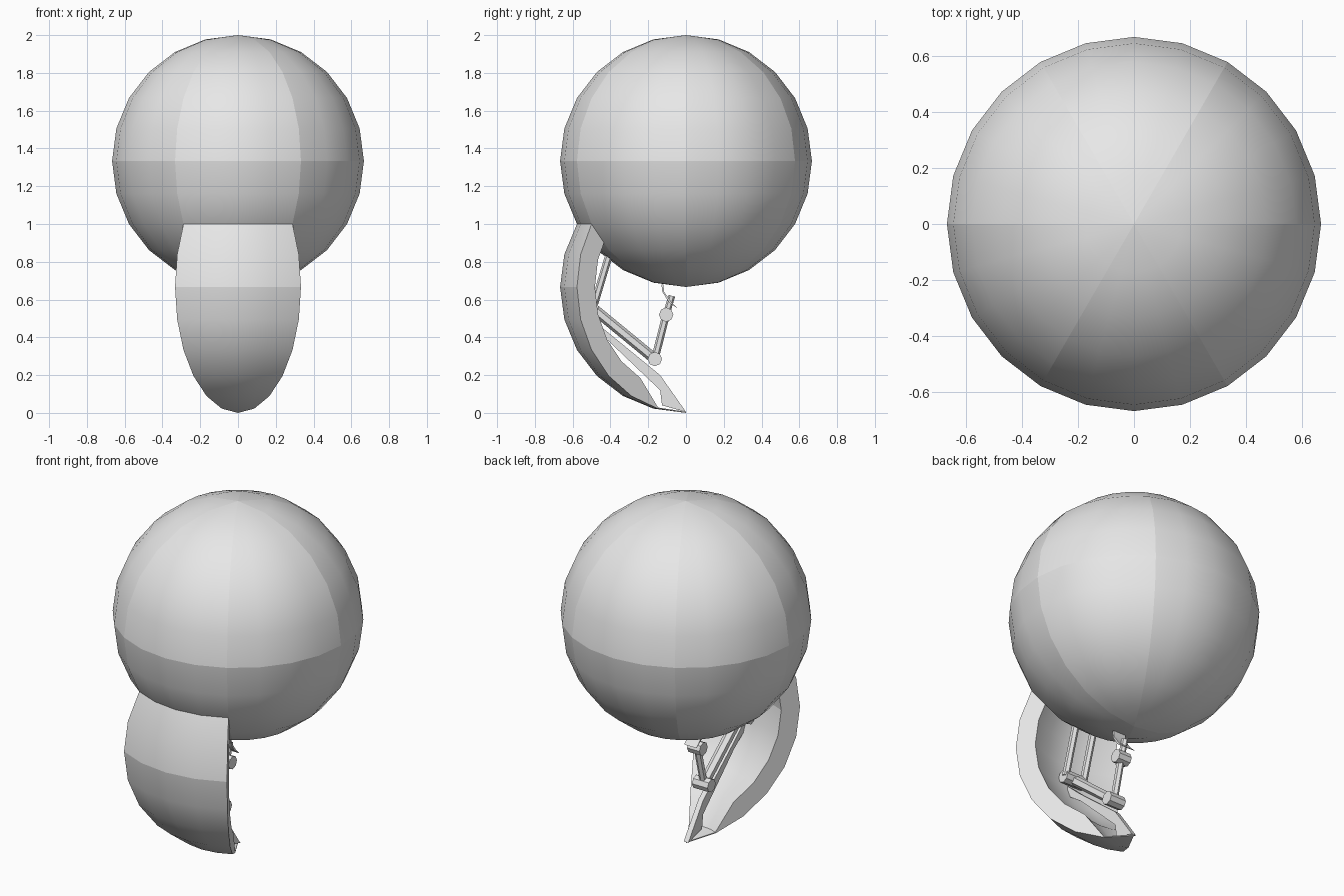
import bpy, bmesh
from math import radians, sin, cos
from mathutils import Vector

cube = bpy.data.objects.get("Cube")
if cube:
    bpy.data.objects.remove(cube, do_unlink=True)

R = 2 / 3       # outer radius of ball and leg shell
INNER = 0.557   # inner radius of leg shell
STEP = 15       # degrees per facet

grey = bpy.data.materials.new("light grey")
grey.use_nodes = True
grey.diffuse_color = (0.8, 0.8, 0.8, 1)
grey.node_tree.nodes["Principled BSDF"].inputs["Base Color"].default_value = (0.8, 0.8, 0.8, 1)


def finish(name, bm, recalc=True):
    bmesh.ops.remove_doubles(bm, verts=bm.verts, dist=0.0005)
    if recalc:
        bmesh.ops.recalc_face_normals(bm, faces=bm.faces)
    mesh = bpy.data.meshes.new(name)
    bm.to_mesh(mesh)
    bm.free()
    mesh.materials.append(grey)
    ob = bpy.data.objects.new(name, mesh)
    bpy.context.collection.objects.link(ob)
    bpy.ops.object.select_all(action='DESELECT')
    ob.select_set(True)
    bpy.context.view_layer.objects.active = ob
    bpy.ops.object.shade_smooth_by_angle(angle=radians(30))
    return ob


def polar(r, az, lat, z):
    a, t = radians(az), radians(lat)
    return Vector((r * cos(t) * cos(a), r * cos(t) * sin(a), z + r * sin(t)))


def grid(bm, az0, lat0, lat1, z, radius, flip=False):
    """Spherical patch 60 degrees wide; returns its rows of vertices."""
    rows = [[bm.verts.new(polar(radius(lat), az0 + i * STEP, lat, z)) for i in range(5)]
            for lat in range(lat0, lat1 + 1, STEP)]
    for low, high in zip(rows, rows[1:]):
        for i in range(4):
            quad = [low[i], low[i + 1], high[i + 1], high[i]]
            bm.faces.new(quad[::-1] if flip else quad)
    return rows


# Ball: six upper and six lower shell panels, each shaded separately
for k in range(6):
    for label, lat0 in (("upper", 0), ("lower", -90)):
        bm = bmesh.new()
        grid(bm, -120 + 60 * k, lat0, lat0 + 90, 2 * R, lambda lat: R)
        finish(f"{label}_shell_{k + 1}", bm, False)

# Leg shell: thick curved panel, thinning out at its tip
for label, lat0, lat1 in (("lower", -90, 0), ("upper", 0, 30)):
    bm = bmesh.new()
    outer = grid(bm, -120, lat0, lat1, R, lambda lat: R)
    inner = grid(bm, -120, lat0, lat1, R,
                 lambda lat: INNER if lat > -70 else R - 0.006, True)
    for side in (0, -1):
        for j in range(len(outer) - 1):
            bm.faces.new([outer[j][side], outer[j + 1][side],
                          inner[j + 1][side], inner[j][side]])
    if label == "upper":
        for i in range(4):
            bm.faces.new([outer[-1][i], outer[-1][i + 1], inner[-1][i + 1], inner[-1][i]])
    finish(f"{label}_leg_shell", bm)


def plate(name, profile, width):
    """Flat plate from a side profile of (y, z) points."""
    bm = bmesh.new()
    face = bm.faces.new([bm.verts.new((-width / 2, y, z)) for y, z in profile])
    new = bmesh.ops.extrude_face_region(bm, geom=[face])["geom"]
    bmesh.ops.translate(bm, vec=(width, 0, 0),
                        verts=[v for v in new if isinstance(v, bmesh.types.BMVert)])
    return finish(name, bm)


def rod(name, a, b, radius, sides):
    a, b = Vector(a), Vector(b)
    bm = bmesh.new()
    bmesh.ops.create_cone(bm, cap_ends=True, segments=sides, radius1=radius,
                          radius2=radius, depth=(b - a).length)
    ob = finish(name, bm)
    ob.location = (a + b) / 2
    ob.rotation_euler = (b - a).to_track_quat('Z', 'Y').to_euler()
    return ob


def joint(name, y, z, width):
    rod(name, (-width / 2, y, z), (width / 2, y, z), 0.038, 8)


# Central rib running down to the leg tip
plate("tip_rib", [(0, 0.005), (-0.137, 0.2), (-0.43, 0.44), (-0.53, 0.53),
                  (-0.53, 0.47), (-0.42, 0.39), (-0.137, 0.12), (-0.127, 0.04)], 0.03)

# Folding linkage between ball and leg shell
hinge, knee, ankle = (0, -0.5, 0.56), (0, -0.165, 0.285), (0, -0.105, 0.52)
rod("lower_arm", hinge, knee, 0.028, 6)
rod("upper_arm", knee, ankle, 0.02, 6)
rod("ankle_pin", ankle, (0, -0.075, 0.62), 0.018, 6)
joint("hinge_joint", -0.5, 0.56, 0.14)
joint("knee_joint", -0.165, 0.285, 0.1)
joint("ankle_joint", -0.105, 0.52, 0.08)
for side, x in (("right", -0.06), ("left", 0.06)):
    rod(side + "_shell_strut", (x, -0.49, 0.56), (x, -0.4, 0.86), 0.02, 6)

# Small curved clasp under the ball
plate("clasp", [(-0.13, 0.68), (-0.125, 0.64), (-0.09, 0.585), (-0.04, 0.55),
                (-0.08, 0.59), (-0.115, 0.64), (-0.12, 0.68)], 0.08)
